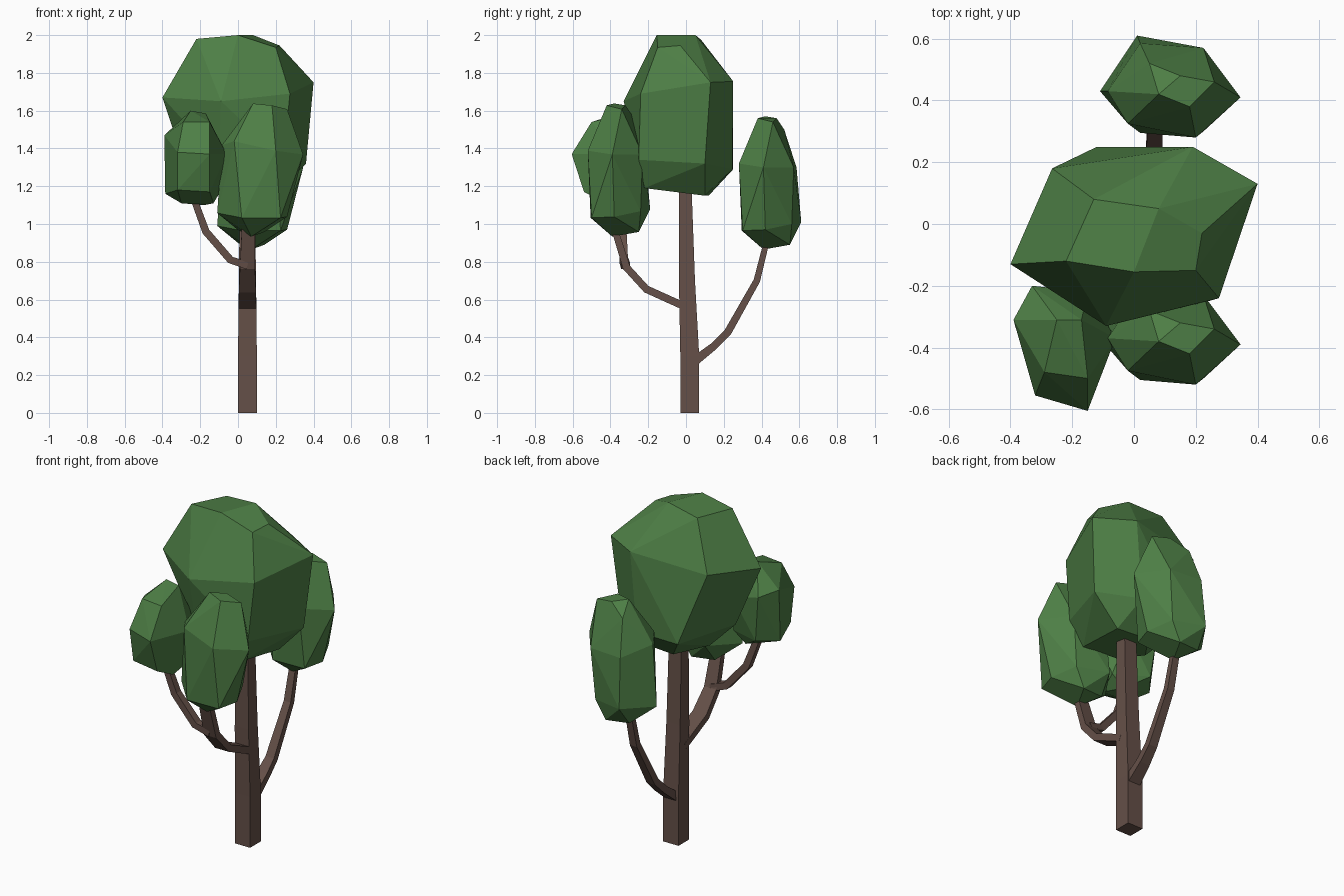
import bpy, bmesh, math
from mathutils import Vector


def material(name, rgb):
    m = bpy.data.materials.new(name)
    m.diffuse_color = (*rgb, 1)
    return m


BARK = material("bark", (0.13, 0.08, 0.065))
LEAF = material("leaf", (0.075, 0.21, 0.06))


def finish(name, bm, mat):
    bmesh.ops.recalc_face_normals(bm, faces=bm.faces[:])
    me = bpy.data.meshes.new(name)
    bm.to_mesh(me)
    bm.free()
    me.materials.append(mat)
    ob = bpy.data.objects.new(name, me)
    bpy.context.collection.objects.link(ob)
    return ob


def limb(name, side, path):
    """Four-sided tapered sweep; path rows are x, y, z, width along side, thickness."""
    bm = bmesh.new()
    side = Vector(side)
    pts = [Vector(p[:3]) for p in path]
    rings = []
    for i, p in enumerate(path):
        t = (pts[min(i + 1, len(pts) - 1)] - pts[max(i - 1, 0)]).normalized()
        if name == "trunk":
            t = Vector((0, 0, 1))
        n = t.cross(side).normalized()
        rings.append([bm.verts.new(pts[i] + side * a * p[3] / 2 + n * b * p[4] / 2)
                      for a, b in ((-1, -1), (1, -1), (1, 1), (-1, 1))])
    for r, s in zip(rings, rings[1:]):
        for k in range(4):
            j = (k + 1) % 4
            bm.faces.new((r[k], r[j], s[j], s[k]))
    bm.faces.new(rings[0])
    bm.faces.new(rings[-1])
    return finish(name, bm, BARK)


def crown(name, *rings):
    """Faceted leaf mass: convex skin over a few rings of corners."""
    bm = bmesh.new()
    for ring in rings:
        for p in ring:
            bm.verts.new(p)
    res = bmesh.ops.convex_hull(bm, input=bm.verts[:])
    loose = [v for v in bm.verts if not v.link_faces]
    bmesh.ops.delete(bm, geom=loose, context='VERTS')
    bmesh.ops.dissolve_limit(bm, angle_limit=math.radians(7),
                             verts=bm.verts[:], edges=bm.edges[:])
    return finish(name, bm, LEAF)


# Trunk and branches
limb("trunk", (1, 0, 0), [(.05, .02, 0, .1, .1), (.05, .02, .3, .1, .1),
                          (.05, .005, .7, .09, .085), (.05, -.005, 1.25, .08, .065)])
limb("back_branch", (1, 0, 0), [(.055, .04, .27, .08, .05), (.06, .15, .355, .065, .04),
                                (.065, .22, .425, .055, .04), (.07, .375, .70, .045, .035),
                                (.07, .43, .92, .04, .03)])
limb("front_branch", (1, 0, 0), [(.05, 0, .56, .095, .04), (.05, -.21, .655, .09, .04),
                                 (.05, -.315, .77, .08, .04), (.055, -.38, .98, .07, .035)])
limb("left_branch", (0, 1, 0), [(.05, -.32, .78, .045, .04), (-.04, -.33, .81, .045, .04),
                                (-.17, -.335, .96, .04, .04), (-.24, -.345, 1.15, .035, .035)])

# Main crown
crown("main_crown",
      [(-.22, -.12, 1.98), (0, -.155, 2), (.2, -.15, 1.935),
       (.22, -.03, 1.945), (.08, .05, 2), (-.13, .08, 1.975)],
      [(-.4, -.13, 1.67), (-.09, -.33, 1.65), (.275, -.24, 1.69),
       (.4, .13, 1.75), (.19, .25, 1.755), (-.265, .18, 1.71)],
      [(.36, .1, 1.32), (.15, .245, 1.29), (-.12, .25, 1.29),
       (-.29, -.05, 1.34), (-.1, -.25, 1.34), (.24, -.25, 1.34)],
      [(.2, .1, 1.15), (0, .12, 1.15), (-.12, -.05, 1.17),
       (-.05, -.2, 1.19), (.17, -.22, 1.19)])

# Back crown, and the same shape shifted to the front
back = crown("back_crown",
             [(.05, .52, 1.5), (.15, .48, 1.56), (.26, .46, 1.54),
              (.18, .38, 1.56), (.08, .42, 1.57)],
             [(.345, .41, 1.3), (.225, .57, 1.3), (.02, .585, 1.3),
              (-.085, .43, 1.35), (-.02, .325, 1.37), (.2, .28, 1.32)],
             [(.01, .61, 1.01), (.2, .56, 1), (.26, .42, .97), (.225, .3, .965),
              (.02, .295, .965), (-.11, .43, .99)],
             [(.14, .55, .89), (.07, .41, .865), (0, .53, .9)])
front = bpy.data.objects.new("front_crown", back.data)
front.location = (0, -.8, .068)
bpy.context.collection.objects.link(front)

# Left crown
crown("left_crown",
      [(-.25, -.31, 1.6), (-.17, -.31, 1.585), (-.15, -.5, 1.54), (-.29, -.48, 1.54)],
      [(-.15, -.605, 1.37), (-.32, -.555, 1.38), (-.39, -.31, 1.47),
       (-.33, -.2, 1.45), (-.15, -.22, 1.4), (-.06, -.37, 1.37)],
      [(-.15, -.54, 1.17), (-.32, -.52, 1.18), (-.385, -.33, 1.16),
       (-.3, -.22, 1.18), (-.1, -.3, 1.16)],
      [(-.3, -.4, 1.11), (-.13, -.42, 1.11), (-.18, -.3, 1.1)])
